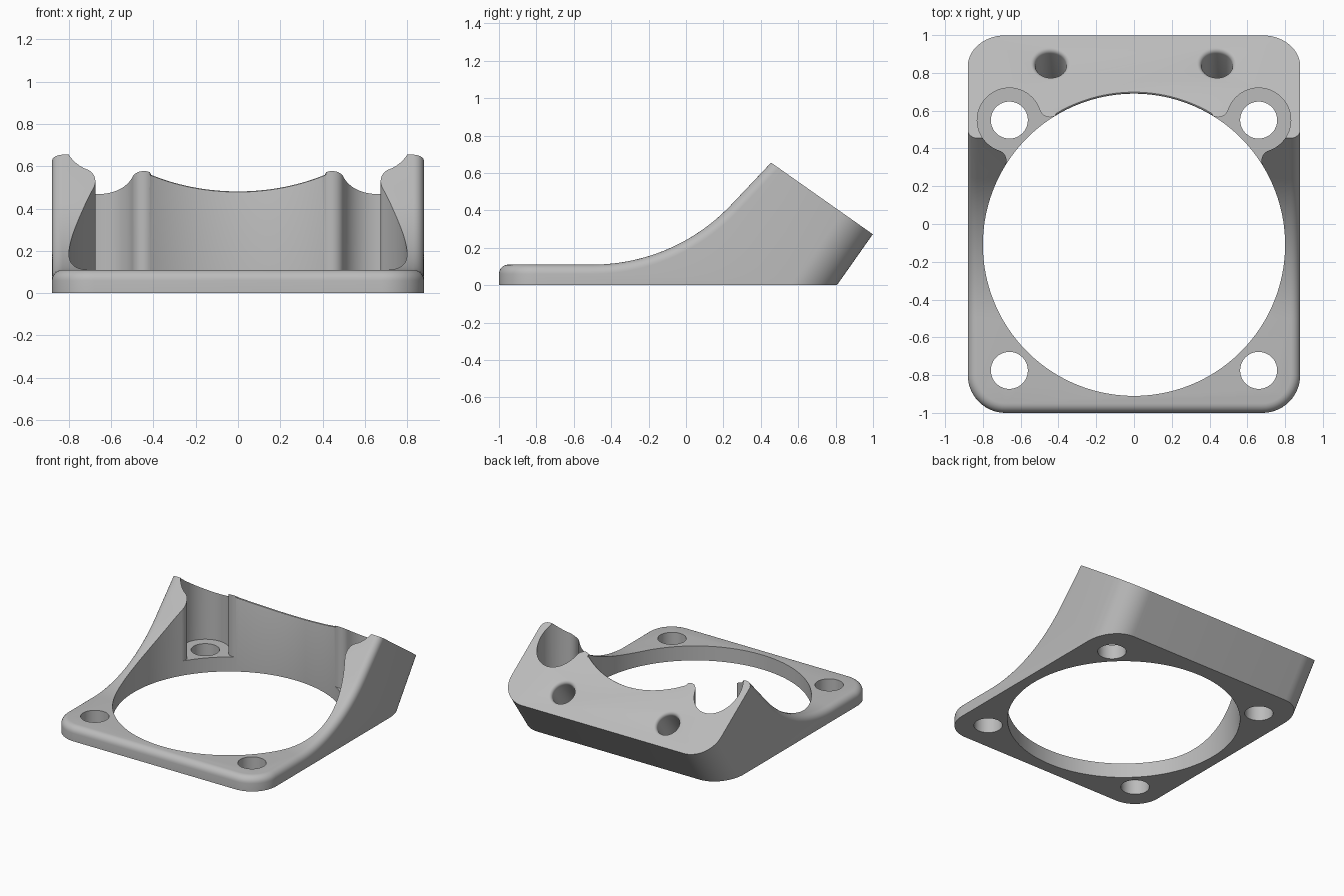
import bpy, bmesh
from math import sin, cos, tan, pi, radians, hypot, atan2, sqrt
from mathutils import Vector, Matrix

old = bpy.data.objects.get("Cube")
if old:
    bpy.data.objects.remove(old, do_unlink=True)

BASE_Z, RING_Y, RING_R = 0.11, -0.11, 0.80
SHEAR = 0.704                                   # lean of the back wall
RIDGE = Vector((0, 0.455, 0.655))               # crest of the wedge
SLOPE = Vector((0, SHEAR, 1)).normalized()      # normal of the sloped face

grey = bpy.data.materials.new("light_grey")
grey.use_nodes = True
grey.diffuse_color = (0.5, 0.5, 0.5, 1)
grey.node_tree.nodes["Principled BSDF"].inputs["Base Color"].default_value = (0.5, 0.5, 0.5, 1)


def loft(name, rings):
    """Closed solid through rings of equal point count."""
    bm = bmesh.new()
    loops = [[bm.verts.new(p) for p in ring] for ring in rings]
    bm.faces.new(loops[0][::-1])
    bm.faces.new(loops[-1])
    for a, b in zip(loops, loops[1:]):
        for i in range(len(a)):
            j = (i + 1) % len(a)
            bm.faces.new((a[i], a[j], b[j], b[i]))
    bmesh.ops.recalc_face_normals(bm, faces=bm.faces)
    mesh = bpy.data.meshes.new(name)
    bm.to_mesh(mesh)
    bm.free()
    ob = bpy.data.objects.new(name, mesh)
    bpy.context.collection.objects.link(ob)
    return ob


def arc(cx, cy, r, a0, a1, n, ry=None):
    return [(cx + r * cos(a0 + (a1 - a0) * i / n),
             cy + (ry or r) * sin(a0 + (a1 - a0) * i / n)) for i in range(n + 1)]


def lathe(name, profile, n=48):
    return loft(name, [[(x, y, z) for x, y in arc(0, 0, r, 0, 2 * pi, n)[:-1]]
                       for r, z in profile])


def boolean(target, cutter, operation="DIFFERENCE"):
    mod = target.modifiers.new("cut", "BOOLEAN")
    mod.operation, mod.object, mod.solver = operation, cutter, "EXACT"
    bpy.context.view_layer.objects.active = target
    bpy.ops.object.modifier_apply(modifier=mod.name)
    bpy.data.objects.remove(cutter, do_unlink=True)


def round_edges(ob, test, size, segments):
    bm = bmesh.new()
    bm.from_mesh(ob.data)
    bm.normal_update()
    edges = [e for e in bm.edges if len(e.link_faces) == 2 and test(e)]
    bmesh.ops.bevel(bm, geom=edges, offset=size, segments=segments, profile=0.5,
                    affect="EDGES", clamp_overlap=False)
    bm.to_mesh(ob.data)
    bm.free()


# Rounded footprint whose back half leans outward
outline = []
for cx, cy, start, ry in ((0.68, 0.562, 0, 0.245), (-0.68, 0.562, 1, 0.245),
                          (-0.68, -0.8, 2, 0.2), (0.68, -0.8, 3, 0.2)):
    outline += arc(cx, cy, 0.2, start * pi / 2, (start + 1) * pi / 2, 14, ry)
body = loft("fan_duct_bracket", [[(x, y + (SHEAR * z if y > 0 else 0), z) for x, y in outline]
                                 for z in (0, 0.8)])

# Side profile: flat plate, sweeping curve, sloped face
R, A = 1.02, radians(46.5)
curve = [(-0.5 + R * sin(A * i / 28), BASE_Z + R * (1 - cos(A * i / 28))) for i in range(29)]
profile = [(-1.5, -0.2), (-1.5, BASE_Z)] + curve + [
    (RIDGE.y, RIDGE.z), (1.5, RIDGE.z - SHEAR * (1.5 - RIDGE.y)), (1.5, -0.2)]
boolean(body, loft("side_profile", [[(x, y, z) for y, z in profile] for x in (-1.2, 1.2)]),
        "INTERSECT")


def upper_rim(e):
    # Edge between the plate/curve top and the outer wall
    n = sorted((f.normal for f in e.link_faces), key=lambda v: v.z)
    return n[1].z > 0.5 and n[1].y < 0.01 and abs(n[0].z) < 0.05


round_edges(body, upper_rim, 0.05, 6)

# Large round opening
ring = lathe("opening", [(RING_R, -0.3), (RING_R, 1.2)], 160)
ring.data.transform(Matrix.Translation((0, RING_Y, 0)))
boolean(body, ring)

# Clearance pockets around the rear screws, blended into the opening
BX, BY, BR, F = 0.66, 0.55, 0.17, 0.056
dist = hypot(BX, BY - RING_Y)
u = Vector((BX, BY - RING_Y)) / dist
v = Vector((-u.y, u.x))
along = ((RING_R + F) ** 2 - (BR + F) ** 2 + dist ** 2) / (2 * dist)
side = sqrt((RING_R + F) ** 2 - along ** 2)
a_ring = atan2(-side, -along)                   # blend centre towards opening
a_boss = atan2(-side, dist - along)             # blend centre towards screw
boss_end = a_boss + pi
local = arc(along, side, F, a_ring, a_boss, 10)
local += arc(dist, 0, BR, boss_end, -boss_end, 36)
local += [(x, -y) for x, y in arc(along, side, F, a_boss, a_ring, 10)]
s, d = local[0][1], local[0][0]
local = [(d - 0.12, s - 0.02)] + local + [(d - 0.12, 0.02 - s)]
pts = [Vector((0, RING_Y)) + u * a + v * b for a, b in local]
for sx in (1, -1):
    boolean(body, loft("pocket", [[(sx * p.x, p.y, z) for p in pts] for z in (BASE_Z, 1.2)]))

# Screw holes through the plate, and blind holes in the sloped face
tilt = Vector((0, 0, 1)).rotation_difference(SLOPE).to_matrix().to_4x4()
flare = [(0.082, -0.3)] + [(0.107 - 0.025 * cos(t * pi / 10), -0.025 + 0.025 * sin(t * pi / 10))
                           for t in range(6)] + [(0.107, 0.1)]
for sx in (1, -1):
    for y in (-0.775, BY):
        hole = lathe("screw_hole", [(0.098, -0.3), (0.098, 0.5)])
        hole.data.transform(Matrix.Translation((sx * BX, y, 0)))
        boolean(body, hole)
    hole = lathe("mount_hole", flare)
    hole.data.transform(Matrix.Translation((sx * 0.44, 0.85, RIDGE.z - SHEAR * (0.85 - RIDGE.y))) @ tilt)
    boolean(body, hole)


def inner_rim(e):
    # Edge between the sloped face and the rear wall of the opening
    n = sorted((f.normal for f in e.link_faces), key=lambda w: w.z)
    return (n[1].dot(SLOPE) > 0.999 and abs(n[0].z) < 0.05 and n[0].y < -0.5
            and all(abs(w.co.x) < 0.42 and w.co.y > 0.5 for w in e.verts))


round_edges(body, inner_rim, 0.02, 3)

body.data.materials.clear()
body.data.materials.append(grey)
for ob in bpy.context.selected_objects:
    ob.select_set(False)
body.select_set(True)
bpy.context.view_layer.objects.active = body
bpy.ops.object.shade_smooth_by_angle(angle=radians(32))
